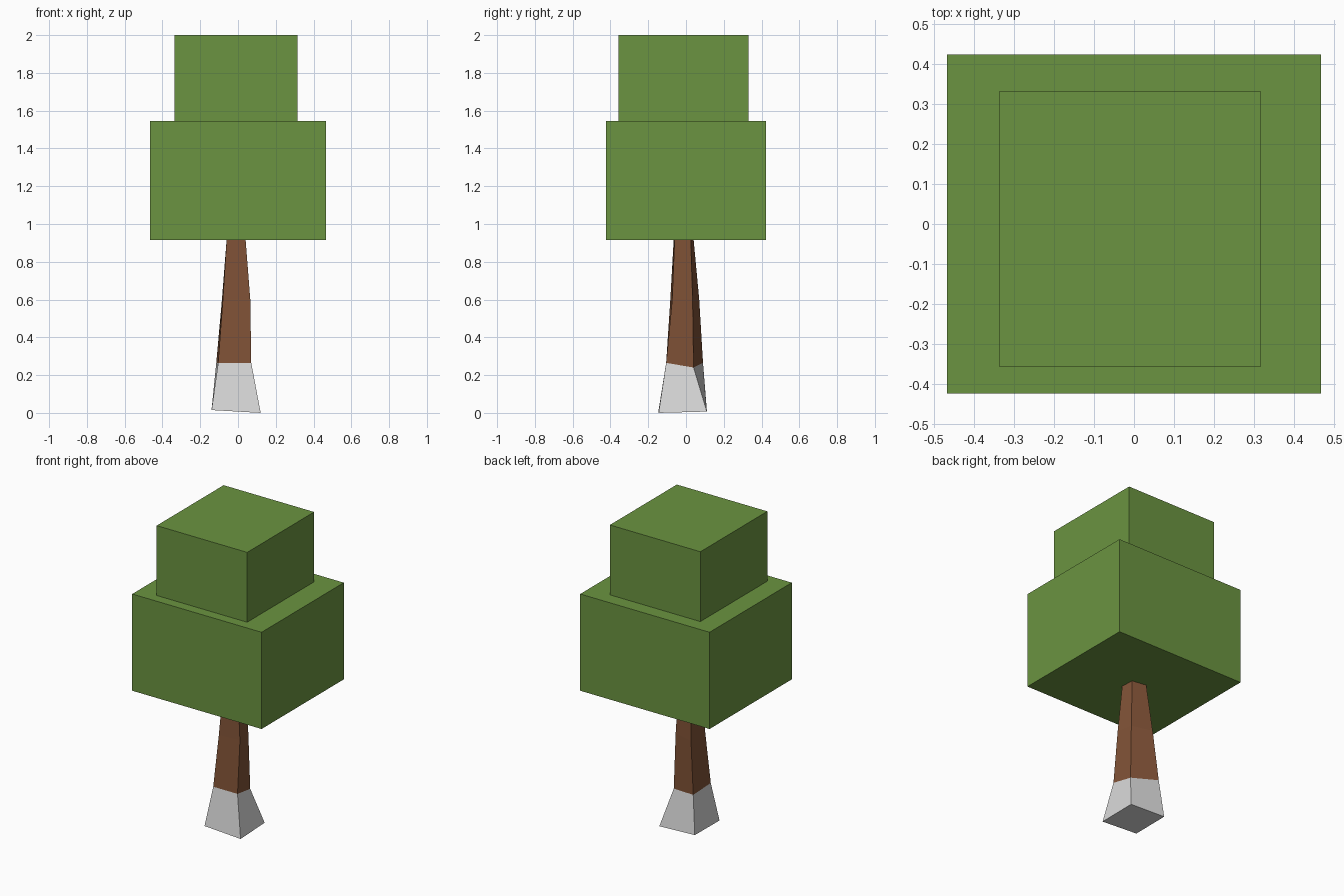
import bpy, bmesh

cube = bpy.data.objects.get("Cube")
if cube:
    bpy.data.objects.remove(cube, do_unlink=True)


def material(name, rgb):
    mat = bpy.data.materials.new(name)
    mat.use_nodes = True
    colour = (*rgb, 1)
    mat.diffuse_color = colour
    mat.node_tree.nodes["Principled BSDF"].inputs["Base Color"].default_value = colour
    return mat


def add_object(name, bm, mats):
    bmesh.ops.recalc_face_normals(bm, faces=bm.faces)
    mesh = bpy.data.meshes.new(name)
    bm.to_mesh(mesh)
    bm.free()
    for mat in mats:
        mesh.materials.append(mat)
    obj = bpy.data.objects.new(name, mesh)
    bpy.context.collection.objects.link(obj)
    return obj


def box(name, low, high, mat):
    bm = bmesh.new()
    bmesh.ops.create_cube(bm, size=1)
    for v in bm.verts:
        v.co = [(a + b) / 2 + c * (b - a) for a, b, c in zip(low, high, v.co)]
    return add_object(name, bm, [mat])


green = material("leaf green", (0.147, 0.296, 0.052))
brown = material("bark brown", (0.214, 0.084, 0.037))
white = material("painted white", (0.68, 0.68, 0.68))

# Blocky crown
box("lower_foliage", (-0.466, -0.423, 0.915), (0.466, 0.423, 1.545), green)
box("upper_foliage", (-0.336, -0.357, 1.545), (0.316, 0.332, 2.0), green)

# Uneven four-sided trunk: corner rings from the ground up
rings = [
    [(-0.14, -0.145, 0.018), (0.12, -0.145, 0.003), (0.115, 0.11, 0.01), (-0.14, 0.11, 0.02)],
    [(-0.105, -0.105, 0.265), (0.07, -0.105, 0.265), (0.06, 0.04, 0.24), (-0.115, 0.09, 0.265)],
    [(-0.08, -0.083, 0.6), (0.065, -0.073, 0.6), (0.05, 0.035, 0.6), (-0.085, 0.07, 0.6)],
    [(-0.06, -0.065, 0.92), (0.04, -0.06, 0.92), (0.035, 0.025, 0.92), (-0.06, 0.04, 0.92)],
]
bm = bmesh.new()
loops = [[bm.verts.new(p) for p in ring] for ring in rings]
bm.faces.new(loops[0])
bm.faces.new(loops[-1])
for a, b in zip(loops, loops[1:]):
    for i in range(4):
        j = (i + 1) % 4
        bm.faces.new((a[i], a[j], b[j], b[i]))

# White painted foot, bare bark above
for f in bm.faces:
    f.material_index = 1 if f.calc_center_median().z < 0.25 else 0
for v in loops[0]:
    v.co.z -= 0.003
add_object("trunk", bm, [brown, white])
